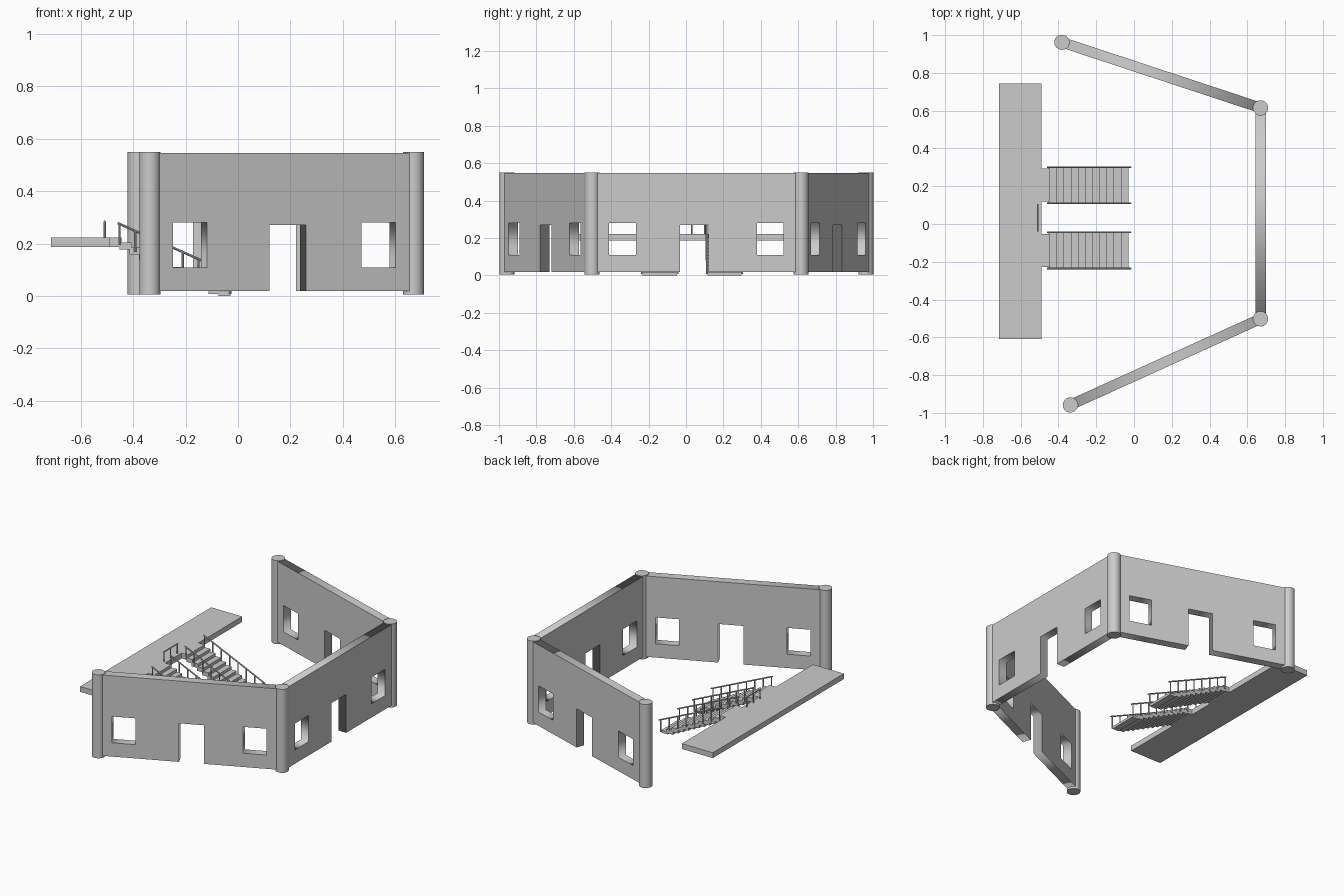
import bpy, bmesh, math
from mathutils import Vector, Matrix

if "Cube" in bpy.data.objects:
    bpy.data.objects.remove(bpy.data.objects["Cube"])


def finish(name, bm, smooth=False):
    bmesh.ops.recalc_face_normals(bm, faces=bm.faces)
    me = bpy.data.meshes.new(name)
    bm.to_mesh(me)
    bm.free()
    ob = bpy.data.objects.new(name, me)
    bpy.context.collection.objects.link(ob)
    if smooth:
        bpy.ops.object.select_all(action='DESELECT')
        bpy.context.view_layer.objects.active = ob
        ob.select_set(True)
        bpy.ops.object.shade_smooth_by_angle(angle=math.radians(40))
    return ob


def add_box(bm, lo, hi):
    lo, hi = Vector(lo), Vector(hi)
    m = Matrix.Translation((lo + hi) / 2) @ Matrix.Diagonal((*(hi - lo), 1))
    bmesh.ops.create_cube(bm, size=1, matrix=m)


def add_rod(bm, a, b, r, sides=8):
    a, b = Vector(a), Vector(b)
    d = b - a
    m = Matrix.Translation((a + b) / 2) @ d.to_track_quat('Z', 'Y').to_matrix().to_4x4()
    bmesh.ops.create_cone(bm, cap_ends=True, segments=sides, radius1=r, radius2=r,
                          depth=d.length, matrix=m)


def rect(u0, u1, z0, z1):
    return [(u0, z0), (u1, z0), (u1, z1), (u0, z1)]


def wall(name, a, b, door):
    """Extruded wall outline with a door notch and two window holes."""
    a, b = Vector(a), Vector(b)
    d = b - a
    h = d.length / 2
    z0, z1 = 0.018, 0.546
    outline = [(-h, z0), (door - 0.076, z0), (door - 0.076, 0.27), (door + 0.076, 0.27),
               (door + 0.076, z0), (h, z0), (h, z1), (-h, z1)]
    loops = [outline] + [rect(c - 0.071, c + 0.071, 0.108, 0.28) for c in (-0.396, 0.394)]
    cu = bpy.data.curves.new(name, 'CURVE')
    cu.dimensions = '2D'
    cu.fill_mode = 'BOTH'
    cu.extrude = 0.0275
    for pts in loops:
        s = cu.splines.new('POLY')
        s.points.add(len(pts) - 1)
        for p, (u, z) in zip(s.points, pts):
            p.co = (u, z, 0, 1)
        s.use_cyclic_u = True
    ob = bpy.data.objects.new(name, cu)
    bpy.context.collection.objects.link(ob)
    mid = (a + b) / 2
    ob.location = (mid.x, mid.y, 0)
    ob.rotation_euler = (math.pi / 2, 0, math.atan2(d.y, d.x))
    bpy.ops.object.select_all(action='DESELECT')
    bpy.context.view_layer.objects.active = ob
    ob.select_set(True)
    bpy.ops.object.convert(target='MESH')


# Walls between four corner columns
corners = [(-0.337, -0.958), (0.67, -0.502), (0.67, 0.615), (-0.382, 0.962)]
for name, i, door in (("front_wall", 0, 0.013), ("right_wall", 1, -0.012), ("back_wall", 2, -0.015)):
    wall(name, corners[i], corners[i + 1], door)
for i, (x, y) in enumerate(corners):
    bm = bmesh.new()
    add_rod(bm, (x, y, 0.005), (x, y, 0.55), 0.04, 32)
    finish(f"corner_column_{i + 1}", bm, True)

# Raised platform
bm = bmesh.new()
add_box(bm, (-0.714, -0.61, 0.187), (-0.49, 0.743, 0.222))
finish("platform", bm)

# Two staircases with a handrail on each side
STEPS, RUN, DROP = 12, 0.0378, 0.0187
for label, y0, y1 in (("left", -0.228, -0.052), ("right", 0.118, 0.293)):
    bm = bmesh.new()
    for i in range(STEPS):
        x = -0.491 + i * RUN
        top = 0.222 - i * DROP
        low = 0.187 if i == 0 else max(0, top - 0.027)
        # the top step butts against the platform, the rest are slightly wider
        w = 0 if i == 0 else 0.004
        add_box(bm, (x, y0 - w, low), (x + 0.046, y1 + w, top))
    finish(f"{label}_stairs", bm)

    bm = bmesh.new()
    for y in (y0 - 0.008, y1 + 0.008):
        rail = lambda x: 0.276 - (x + 0.455) * 0.445
        add_rod(bm, (-0.46, y, rail(-0.46)), (-0.016, y, rail(-0.016)), 0.0045)
        for k in range(8):
            x = -0.453 + k * 0.0605
            add_rod(bm, (x, y, max(0.004, rail(x) - 0.08)), (x, y, rail(x)), 0.004)
    finish(f"{label}_handrails", bm, True)

# Short guard rail on the platform between the stairs
bm = bmesh.new()
add_rod(bm, (-0.509, -0.04, 0.284), (-0.509, 0.105, 0.284), 0.004)
for y in (-0.036, 0.03, 0.1):
    add_rod(bm, (-0.509, y, 0.215), (-0.509, y, 0.284), 0.004)
finish("guard_rail", bm, True)
